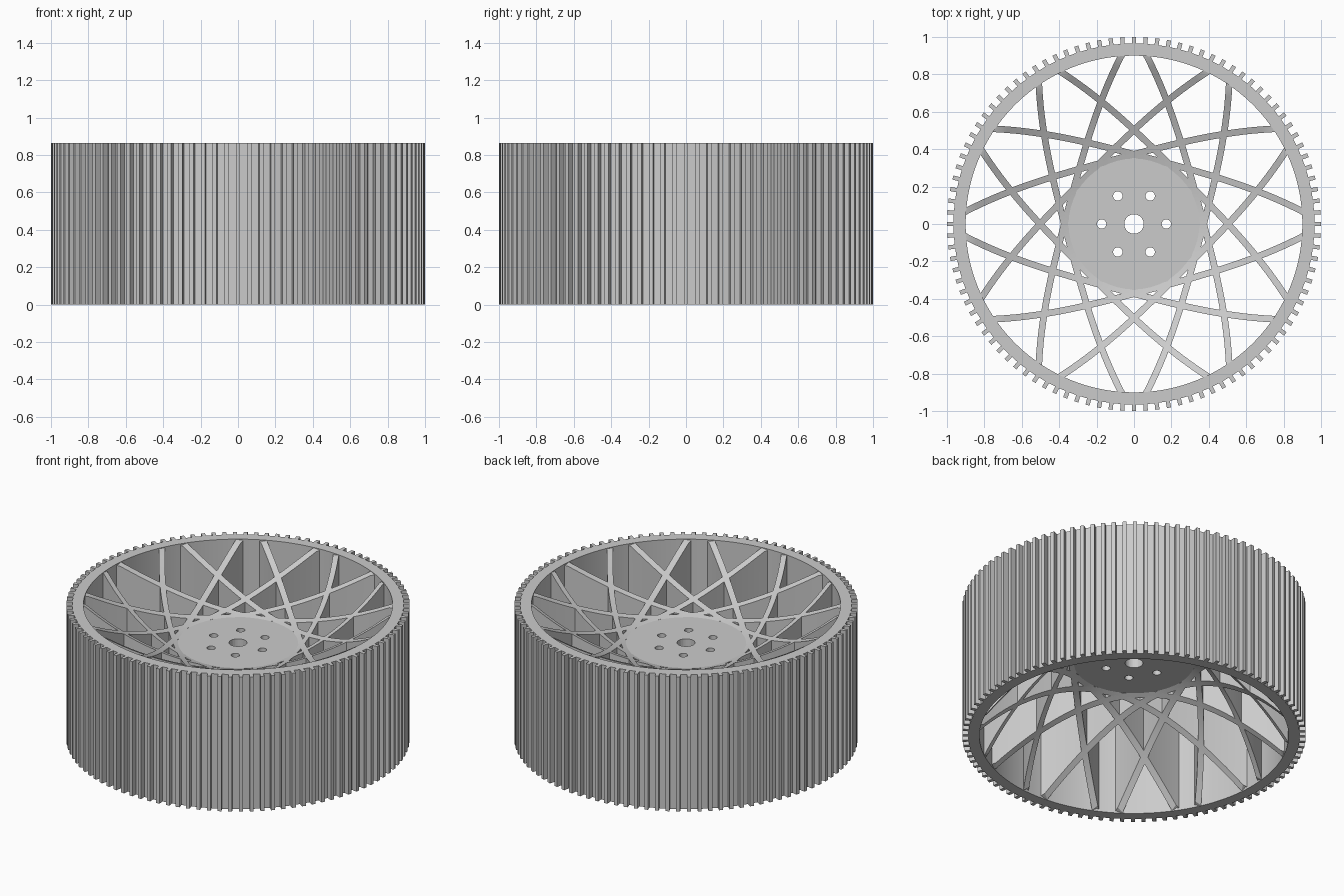
import bpy, bmesh
from math import sin, cos, pi, radians, hypot
from mathutils import Matrix

if "Cube" in bpy.data.objects:
    bpy.data.objects.remove(bpy.data.objects["Cube"])

H = 0.865                  # wheel height
R_IN, R_OUT = 0.90, 0.965  # rim band
HUB_R, HUB_LO, HUB_HI = 0.36, 0.49, 0.62
TEETH = 100


def make_object(name, bm, smooth=None):
    bmesh.ops.recalc_face_normals(bm, faces=bm.faces)
    mesh = bpy.data.meshes.new(name)
    bm.to_mesh(mesh)
    bm.free()
    ob = bpy.data.objects.new(name, mesh)
    bpy.context.collection.objects.link(ob)
    if smooth:
        bpy.ops.object.select_all(action='DESELECT')
        ob.select_set(True)
        bpy.context.view_layer.objects.active = ob
        bpy.ops.object.shade_smooth_by_angle(angle=radians(smooth))
    return ob


def cylinder(bm, r, z0, z1, x=0, y=0, seg=32):
    bmesh.ops.create_cone(bm, cap_ends=True, segments=seg, radius1=r, radius2=r,
                          depth=z1 - z0,
                          matrix=Matrix.Translation((x, y, (z0 + z1) / 2)))


def bridge_sections(bm, sections, closed):
    """Join successive four-corner sections into a tube."""
    rings = [[bm.verts.new(p) for p in s] for s in sections]
    n = len(rings)
    for i in range(n if closed else n - 1):
        a, b = rings[i], rings[(i + 1) % n]
        for j in range(4):
            k = (j + 1) % 4
            bm.faces.new((a[j], a[k], b[k], b[j]))
    if not closed:
        bm.faces.new(rings[0])
        bm.faces.new(rings[-1][::-1])


# Toothed rim: ring section swept round, with the outer radius stepping at each tooth
bm = bmesh.new()
half = 0.0115
sections = []
for t in range(TEETH):
    mid = 2 * pi * t / TEETH
    for off, r in ((-half, R_OUT), (-half, 1.0), (half, 1.0), (half, R_OUT)):
        a = mid + off
        # spread inner points evenly so that the inside wall stays clean
        i = len(sections)
        b = 2 * pi * (i - 1.5) / (TEETH * 4)
        sections.append([(R_IN * cos(b), R_IN * sin(b), 0), (r * cos(a), r * sin(a), 0),
                         (r * cos(a), r * sin(a), H), (R_IN * cos(b), R_IN * sin(b), H)])
bridge_sections(bm, sections, True)
make_object("toothed_rim", bm, 25)


# Spokes: twelve bowed walls passing the hub, top and bottom dished
def dish(r):
    k = (r * r - 0.35 ** 2) / (R_IN ** 2 - 0.35 ** 2)
    top = min(H - 0.002, HUB_HI + (H - HUB_HI) * k)
    low = max(0.002, HUB_LO * (1 - k))
    return low, top


bm = bmesh.new()
STEPS, W = 36, 0.0175
for s in range(12):
    rot = Matrix.Rotation(radians(30 * s + 15 - 90), 3, 'Z')
    sections = []
    for i in range(STEPS + 1):
        x = 0.885 * (2 * i / STEPS - 1)
        y = 0.36 - 0.1 * abs(x) ** 3
        slope = -0.3 * x * abs(x)
        n = hypot(1, slope)
        dx, dy = -slope / n * W, W / n
        pi_, po = (x - dx, y - dy), (x + dx, y + dy)
        li, ti = dish(hypot(*pi_))
        lo, to = dish(hypot(*po))
        sections.append([rot @ v for v in map(
            lambda p: Matrix.Translation(p).to_translation(),
            ((*pi_, li), (*po, lo), (*po, to), (*pi_, ti)))])
    bridge_sections(bm, sections, False)
make_object("bowed_spokes", bm, 25)

# Hub disc with centre bore and six bolt holes
bm = bmesh.new()
cylinder(bm, HUB_R, HUB_LO, HUB_HI, seg=96)
hub = make_object("hub_disc", bm, 30)

bm = bmesh.new()
cylinder(bm, 0.052, 0.3, 0.8)
for k in range(6):
    a = k * pi / 3
    cylinder(bm, 0.025, 0.3, 0.8, 0.173 * cos(a), 0.173 * sin(a), 24)
cutter = make_object("hub_hole_cutter", bm)
cutter.hide_render = True
cutter.hide_set(True)
cut = hub.modifiers.new("holes", 'BOOLEAN')
cut.operation = 'DIFFERENCE'
cut.solver = 'EXACT'
cut.object = cutter
